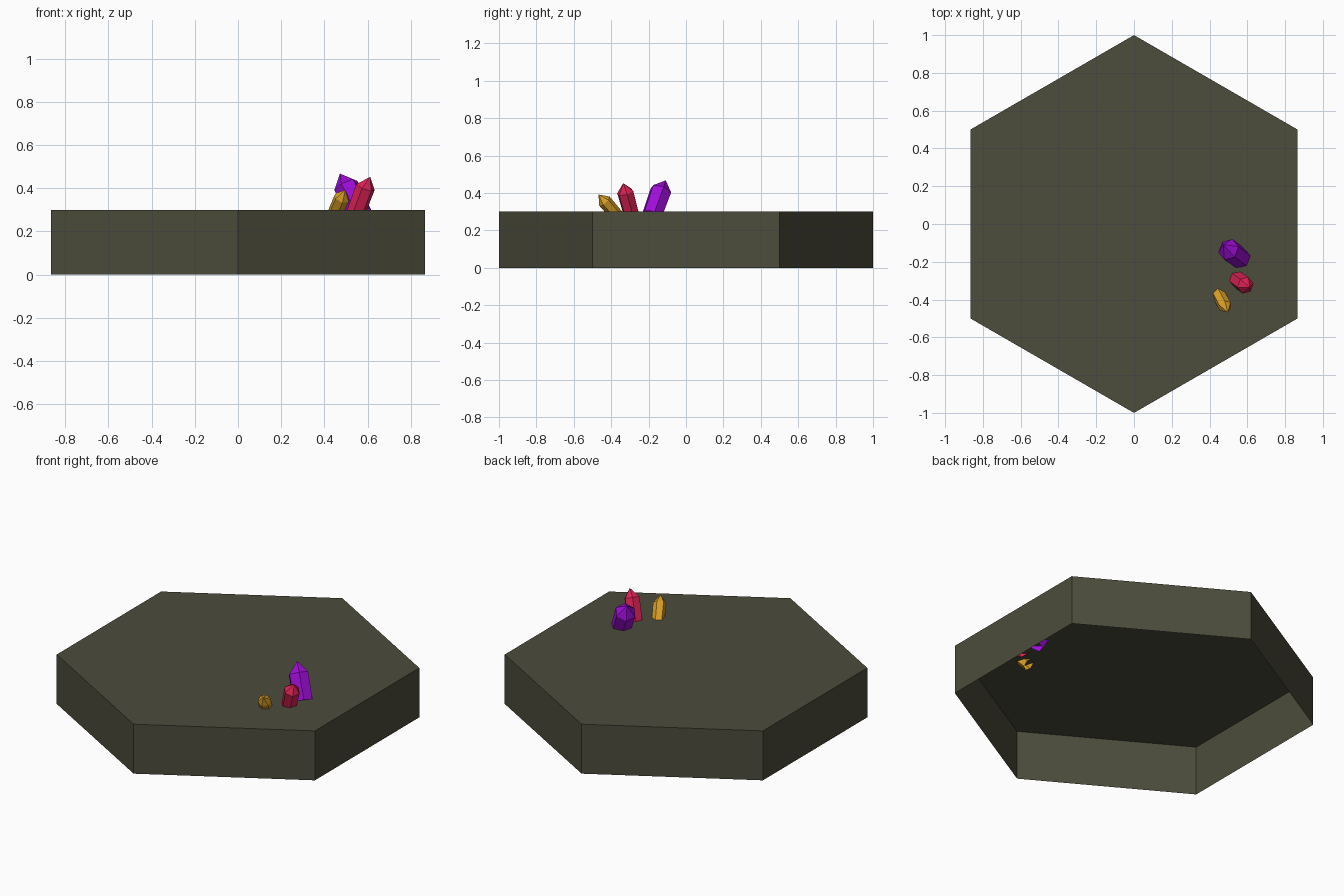
import bpy
import bmesh
import math
from mathutils import Vector

cube = bpy.data.objects.get("Cube")
if cube:
    bpy.data.objects.remove(cube, do_unlink=True)


def make_material(name, color):
    mat = bpy.data.materials.new(name)
    mat.use_nodes = True
    mat.diffuse_color = (*color, 1)
    bsdf = mat.node_tree.nodes["Principled BSDF"]
    bsdf.inputs["Base Color"].default_value = (*color, 1)
    return mat


def add_object(name, bm, mat):
    mesh = bpy.data.meshes.new(name)
    bm.to_mesh(mesh)
    bm.free()
    mesh.materials.append(mat)
    obj = bpy.data.objects.new(name, mesh)
    bpy.context.collection.objects.link(obj)
    return obj


def ring(bm, center, rotation, radius, sides, phase=0):
    """Polygon of vertices around a centre, facing along the rotated z axis."""
    center = Vector(center)
    verts = []
    for i in range(sides):
        a = math.tau * i / sides + phase
        offset = Vector((math.cos(a), math.sin(a), 0)) * radius
        verts.append(bm.verts.new(center + rotation @ offset))
    return verts


def bridge(bm, low, high):
    n = len(low)
    for i in range(n):
        j = (i + 1) % n
        bm.faces.new((low[i], low[j], high[j], high[i]))


def hex_tile(name, height, mat):
    """Hexagonal slab, open underneath."""
    bm = bmesh.new()
    upright = Vector((0, 0, 1)).to_track_quat("Z", "Y")
    low = ring(bm, (0, 0, 0), upright, 1, 6, math.pi / 2)
    high = ring(bm, (0, 0, height), upright, 1, 6, math.pi / 2)
    bridge(bm, low, high)
    bm.faces.new(high)
    return add_object(name, bm, mat)


def crystal(name, base, shoulder, tip, radius, phase, mat):
    """Leaning six-sided prism with a pointed end, open at its buried base."""
    bm = bmesh.new()
    base, shoulder = Vector(base), Vector(shoulder)
    lean = (shoulder - base).to_track_quat("Z", "Y")
    low = ring(bm, base, lean, radius * 0.95, 6, phase)
    high = ring(bm, shoulder, lean, radius, 6, phase)
    bridge(bm, low, high)
    point = bm.verts.new(tip)
    for i in range(6):
        bm.faces.new((high[i], high[(i + 1) % 6], point))
    return add_object(name, bm, mat)


stone = make_material("dark olive stone", (0.072, 0.072, 0.045))
violet = make_material("violet crystal", (0.34, 0.004, 0.68))
crimson = make_material("crimson crystal", (0.72, 0.016, 0.09))
amber = make_material("amber crystal", (0.70, 0.35, 0.02))

# Ground tile
hex_tile("hex_tile", 0.3, stone)

# Crystal cluster
crystal("violet_crystal", (0.565, -0.182, 0.28), (0.5, -0.135, 0.412),
        (0.472, -0.108, 0.468), 0.06, 0.3, violet)
crystal("crimson_crystal", (0.545, -0.292, 0.285), (0.59, -0.325, 0.405),
        (0.612, -0.335, 0.453), 0.046, 0.3, crimson)
crystal("amber_crystal", (0.446, -0.368, 0.278), (0.482, -0.436, 0.357),
        (0.497, -0.468, 0.392), 0.037, 0.2, amber)
